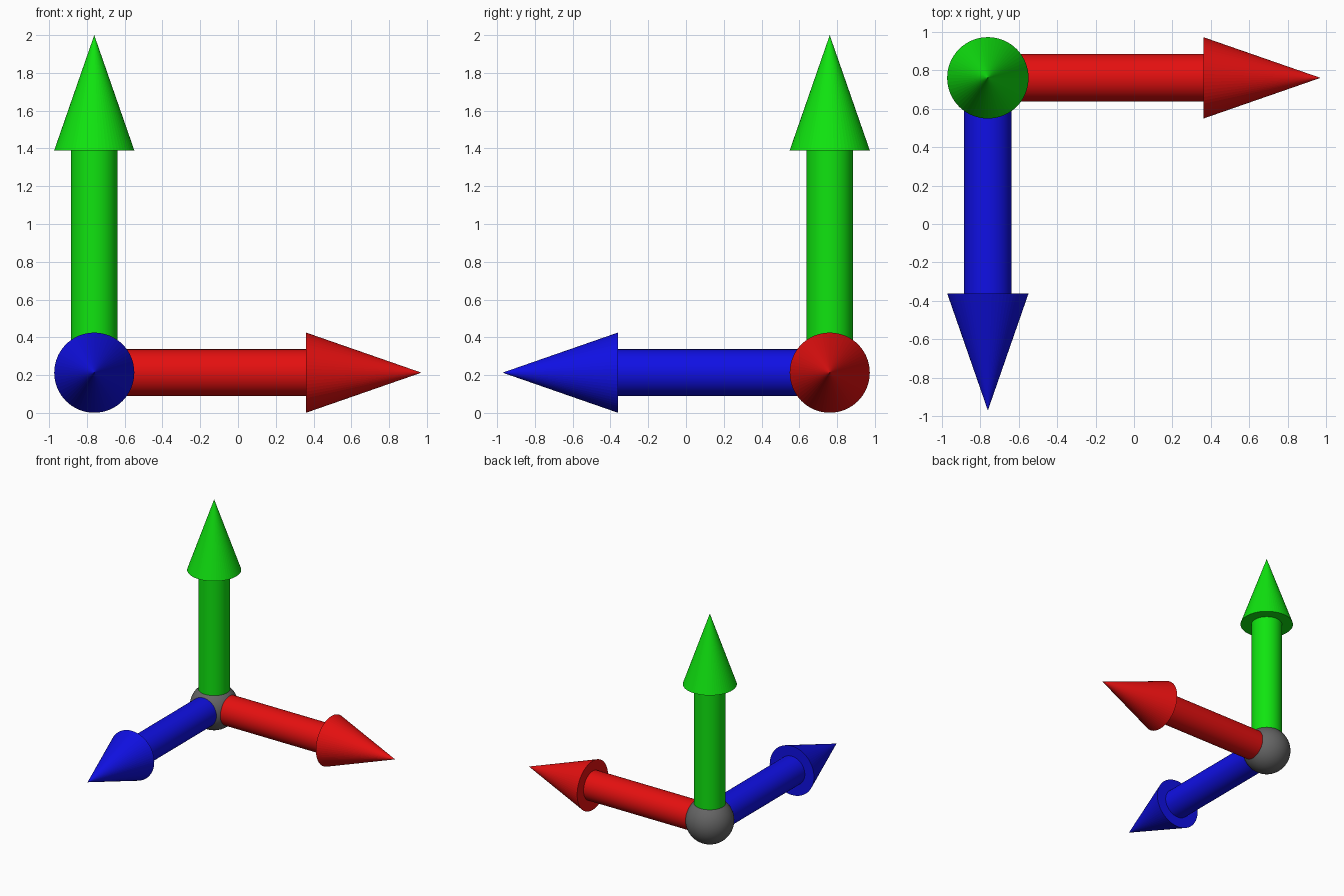
import bpy
import bmesh
from mathutils import Matrix, Vector

cube = bpy.data.objects.get("Cube")
if cube:
    bpy.data.objects.remove(cube, do_unlink=True)

HUB = Vector((-0.761, 0.761, 0.213))
HUB_RADIUS, SHAFT_RADIUS, HEAD_RADIUS, HEAD_LENGTH = 0.192, 0.124, 0.212, 0.61


def material(name, color):
    mat = bpy.data.materials.new(name)
    mat.use_nodes = True
    mat.diffuse_color = color
    mat.node_tree.nodes["Principled BSDF"].inputs["Base Color"].default_value = color
    return mat


def add_object(name, bm, mat, smooth):
    mesh = bpy.data.meshes.new(name)
    bm.to_mesh(mesh)
    bm.free()
    mesh.materials.append(mat)
    obj = bpy.data.objects.new(name, mesh)
    bpy.context.collection.objects.link(obj)
    if smooth:
        bpy.ops.object.select_all(action="DESELECT")
        obj.select_set(True)
        bpy.context.view_layer.objects.active = obj
        bpy.ops.object.shade_smooth_by_angle()
    return obj


def add_cone(name, direction, start, end, r1, r2, mat, smooth):
    """Closed cone or cylinder along a direction, between two distances from the hub."""
    bm = bmesh.new()
    place = (Matrix.Translation(HUB + direction * (start + end) / 2)
             @ direction.to_track_quat("Z", "Y").to_matrix().to_4x4())
    bmesh.ops.create_cone(bm, cap_ends=True, segments=64, radius1=r1, radius2=r2,
                          depth=end - start, matrix=place)
    return add_object(name, bm, mat, smooth)


# Ball where the three arrows meet
bm = bmesh.new()
bmesh.ops.create_uvsphere(bm, u_segments=48, v_segments=24, radius=HUB_RADIUS,
                          matrix=Matrix.Translation(HUB))
add_object("hub_ball", bm, material("dark grey", (0.13, 0.13, 0.13, 1)), True)

# Arrows: name, direction, length to the tip, colour
arrows = [
    ("red", Vector((1, 0, 0)), 1.732, (0.78, 0.005, 0.005, 1)),
    ("green", Vector((0, 0, 1)), 1.787, (0.005, 0.78, 0.005, 1)),
    ("blue", Vector((0, -1, 0)), 1.732, (0.005, 0.005, 0.78, 1)),
]
for name, direction, length, color in arrows:
    mat = material(name, color)
    neck = length - HEAD_LENGTH
    add_cone(name + "_shaft", direction, 0, neck, SHAFT_RADIUS, SHAFT_RADIUS, mat, True)
    add_cone(name + "_arrowhead", direction, neck, length, HEAD_RADIUS, 0, mat, False)
